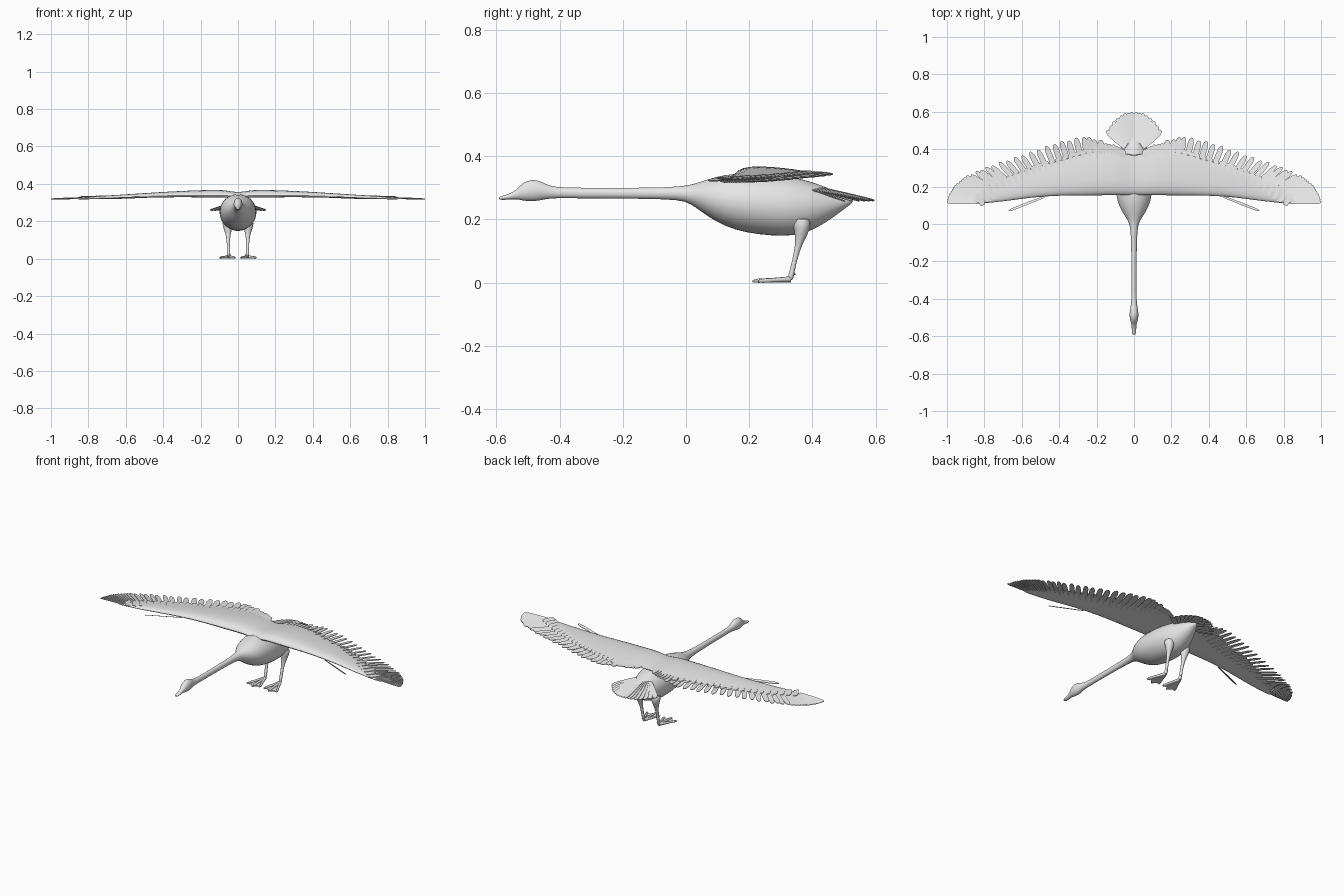
import bpy
import bmesh
import math
from mathutils import Vector

cube = bpy.data.objects.get("Cube")
if cube:
    bpy.data.objects.remove(cube, do_unlink=True)

grey = bpy.data.materials.new("plain_grey")
grey.use_nodes = True
grey.diffuse_color = (0.8, 0.8, 0.8, 1)
grey.node_tree.nodes["Principled BSDF"].inputs["Base Color"].default_value = (0.8, 0.8, 0.8, 1)


def skin(bm, rings, cap_start=True, cap_end=True):
    """Bridge a row of closed rings into a solid."""
    rows = [[bm.verts.new(p) for p in ring] for ring in rings]
    n = len(rows[0])
    for a, b in zip(rows, rows[1:]):
        for i in range(n):
            j = (i + 1) % n
            bm.faces.new((a[i], a[j], b[j], b[i]))
    if cap_start:
        bm.faces.new(rows[0][::-1])
    if cap_end:
        bm.faces.new(rows[-1])


def finish(name, bm, mirror=False, subdivide=0, smooth=None):
    bmesh.ops.recalc_face_normals(bm, faces=bm.faces)
    mesh = bpy.data.meshes.new(name)
    bm.to_mesh(mesh)
    bm.free()
    mesh.materials.append(grey)
    obj = bpy.data.objects.new(name, mesh)
    bpy.context.scene.collection.objects.link(obj)
    if mirror:
        obj.modifiers.new("Mirror", 'MIRROR')
    if subdivide:
        obj.modifiers.new("Subdivision", 'SUBSURF').levels = subdivide
        obj.modifiers["Subdivision"].render_levels = subdivide
    if smooth:
        bpy.ops.object.select_all(action='DESELECT')
        obj.select_set(True)
        bpy.context.view_layer.objects.active = obj
        bpy.ops.object.shade_smooth_by_angle(angle=math.radians(smooth))
    return obj


def along(points, t):
    """Point at fraction t of a list of control points."""
    s = t * (len(points) - 1)
    i = min(int(s), len(points) - 2)
    return Vector(points[i]).lerp(Vector(points[i + 1]), s - i)


def circle(n):
    return [(math.cos(math.tau * i / n), math.sin(math.tau * i / n)) for i in range(n)]


def tube(bm, path, n=8):
    """Upright tube: x, y, z, radius at each level."""
    skin(bm, [[(x + r * c, y + r * s, z) for c, s in circle(n)] for x, y, z, r in path])


def feather(bm, base, tip, width, tilt=0.003):
    """Thin tilted plate with a rounded tip."""
    base, tip = Vector(base), Vector(tip)
    side = (tip - base).cross(Vector((0, 0, 1))).normalized()
    up = Vector((0, 0, 0.0015))
    rings = []
    for t, w in ((0, .35), (.5, .5), (.85, .48), (.96, .32), (1, .12)):
        mid = base.lerp(tip, t)
        edge = side * width * w + Vector((0, 0, tilt * w * 2))
        rings.append([mid - edge - up, mid + edge - up, mid + edge + up, mid - edge + up])
    skin(bm, rings)


# Body with neck, head and beak: y, bottom z, top z, half width
BODY = [
    (-.592, .264, .270, .006), (-.585, .261, .274, .012), (-.56, .263, .280, .012),
    (-.535, .264, .294, .013), (-.52, .260, .315, .020), (-.49, .256, .328, .025),
    (-.46, .260, .322, .022), (-.43, .267, .305, .016), (-.39, .267, .300, .013),
    (-.20, .266, .300, .014), (-.06, .264, .301, .016), (0, .258, .307, .023),
    (.03, .238, .314, .040), (.07, .208, .328, .068), (.12, .178, .343, .090),
    (.19, .156, .348, .101), (.27, .147, .344, .100), (.34, .146, .335, .092),
    (.40, .163, .320, .075), (.46, .201, .296, .048), (.50, .232, .276, .027),
    (.53, .254, .264, .008),
]
bm = bmesh.new()
skin(bm, [[(w * c, y, (lo + hi) / 2 + (hi - lo) / 2 * s) for c, s in circle(20)]
          for y, lo, hi, w in BODY])
finish("body", bm, subdivide=1, smooth=60)

# Wing arms: x, leading y, trailing y, top z, thickness
ARM = [
    (0, .15, .36, .350, .030), (.07, .15, .39, .371, .042), (.17, .15, .40, .368, .042),
    (.25, .148, .385, .366, .037), (.40, .15, .34, .358, .030), (.55, .14, .30, .348, .024),
    (.70, .118, .245, .338, .019), (.82, .108, .19, .330, .013), (.89, .105, .13, .325, .007),
]
SECTION = [(0, -.75), (.05, -.3), (.2, 0), (.5, -.05), (.8, -.25), (1, -.45),
           (1, -.55), (.8, -.6), (.5, -.75), (.2, -1), (.05, -1)]
bm = bmesh.new()
skin(bm, [[(x, le + (te - le) * u, z + thick * v) for u, v in SECTION]
          for x, le, te, z, thick in ARM], cap_start=False)
finish("wing_arms", bm, mirror=True, subdivide=1, smooth=50)


# Flight feathers fanning from the arm to the rear and tip outline
def wing_z(x):
    return .353 - .034 * x


ROOTS = [(.15, .28), (.23, .27), (.36, .25), (.50, .21), (.64, .18),
         (.76, .16), (.82, .14), (.84, .125), (.84, .114)]
TIPS = [(.18, .45), (.27, .47), (.42, .435), (.60, .37), (.78, .31),
        (.90, .255), (.96, .205), (.99, .155), (1, .116)]
bm = bmesh.new()
COUNT = 36
for i in range(COUNT):
    t = (i / (COUNT - 1)) ** .85
    (bx, by), (tx, ty) = along(ROOTS, t), along(TIPS, t)
    ty -= .006 * (i % 2) * (t < .6)
    feather(bm, (bx, by, wing_z(bx)), (tx, ty, wing_z(tx)), .036 - .018 * t)
finish("flight_feathers", bm, mirror=True)

# Covert feathers that roughen the rear edge of the arm
bm = bmesh.new()
for i in range(20):
    x = .2 + .033 * i
    y = along([(.40, 0), (.355, 0), (.305, 0), (.24, 0), (.15, 0)], i / 19).x
    z = wing_z(x) + .006
    feather(bm, (x - .02, y - .05, z), (x + .012, y + .012, z - .003), .034)
finish("covert_feathers", bm, mirror=True)

# Shoulder feathers between the back and the wing
bm = bmesh.new()
for i in range(7):
    t = i / 6
    tx, ty = along([(.06, .40), (.11, .425), (.175, .435)], t)
    feather(bm, (.05 + .09 * t, .24, .356), (tx, ty, .347), .034)
finish("shoulder_feathers", bm, mirror=True)

# Small loose feather on the front edge of each wing
bm = bmesh.new()
feather(bm, (.48, .145, .330), (.67, .071, .323), .014)
finish("front_edge_feathers", bm, mirror=True)

# Tail fan
bm = bmesh.new()
for i in range(8):
    t = i / 7
    tx, ty = along([(.012, .597), (.055, .59), (.105, .555), (.146, .50)], t)
    feather(bm, (.004 + .03 * t, .40, .306 - .012 * t), (tx, ty, .260 - .002 * t), .034)
finish("tail_feathers", bm, mirror=True)

# Legs
bm = bmesh.new()
tube(bm, [(.055, .365, .21, .034), (.055, .368, .168, .027), (.053, .361, .135, .015),
          (.052, .351, .10, .009), (.051, .339, .05, .008), (.05, .333, .025, .010),
          (.05, .330, .006, .009)], 10)
finish("legs", bm, mirror=True, subdivide=1, smooth=60)

# Toes, hind toe and webbing
HEEL = Vector((.05, .332, .011))
TOE_ENDS = [(.014, .228), (.054, .211), (.099, .228)]
bm = bmesh.new()
for x, y in TOE_ENDS:
    end = Vector((x, y, .005))
    skin(bm, [[HEEL.lerp(end, t) + Vector((r * c, 0, r * s)) for c, s in circle(8)]
              for t, r in ((0, .009), (.4, .007), (.85, .0065), (1, .003))])
tube(bm, [(.05, .346, .024, .003), (.05, .338, .034, .006), (.05, .333, .04, .004)], 6)
finish("toes", bm, mirror=True, smooth=50)

bm = bmesh.new()
for a, b in zip(TOE_ENDS, TOE_ENDS[1:]):
    notch = ((a[0] + b[0]) / 2, (a[1] + b[1]) / 2 + .016)
    outline = [(HEEL.x, HEEL.y), a, notch, b]
    skin(bm, [[(x, y, z) for x, y in outline] for z in (0, .005)])
finish("foot_webs", bm, mirror=True)
